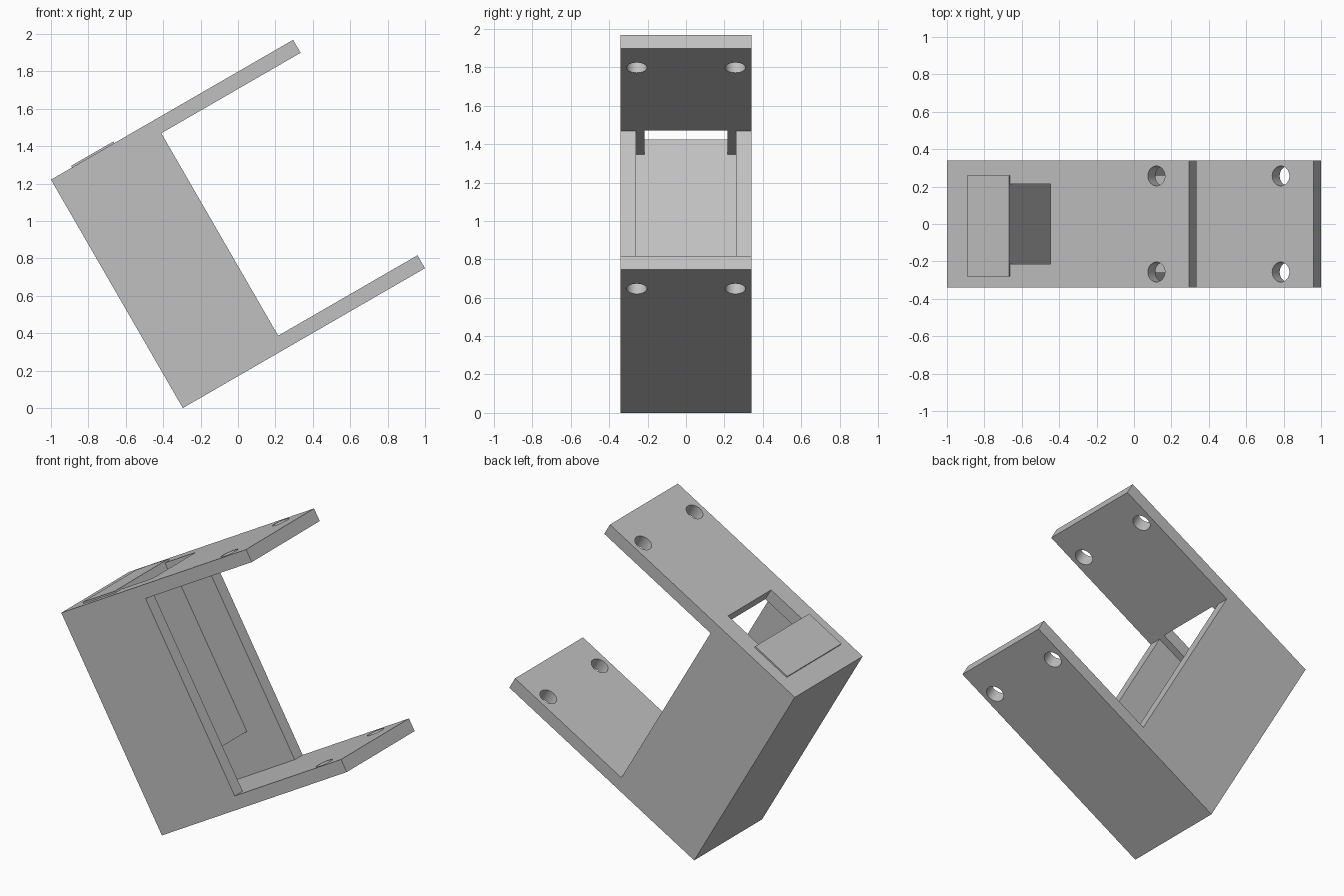
import bpy, bmesh, math
from mathutils import Matrix, Vector

cube = bpy.data.objects.get("Cube")
if cube:
    bpy.data.objects.remove(cube, do_unlink=True)

# Main sizes, in the bracket's own untilted frame
LENGTH, DEPTH, HEIGHT = 1.495, 0.635, 1.41
HALF, WALL = 0.34, 0.08
TILT = Matrix.Translation((-0.295, 0, 0)) @ Matrix.Rotation(math.radians(-30), 4, 'Y')

grey = bpy.data.materials.new("light grey")
grey.use_nodes = True
grey.diffuse_color = (0.53, 0.53, 0.53, 1)
grey.node_tree.nodes["Principled BSDF"].inputs["Base Color"].default_value = grey.diffuse_color


def make_object(name, bm):
    bmesh.ops.recalc_face_normals(bm, faces=bm.faces)
    mesh = bpy.data.meshes.new(name)
    bm.to_mesh(mesh)
    bm.free()
    mesh.materials.append(grey)
    ob = bpy.data.objects.new(name, mesh)
    bpy.context.collection.objects.link(ob)
    return ob


def prism(name, profile, y0, y1):
    bm = bmesh.new()
    face = bm.faces.new([bm.verts.new((x, y0, z)) for x, z in profile])
    ext = bmesh.ops.extrude_face_region(bm, geom=[face])
    verts = [v for v in ext["geom"] if isinstance(v, bmesh.types.BMVert)]
    bmesh.ops.translate(bm, verts=verts, vec=(0, y1 - y0, 0))
    return make_object(name, bm)


def box(name, x0, x1, y0, y1, z0, z1):
    return prism(name, [(x0, z0), (x1, z0), (x1, z1), (x0, z1)], y0, y1)


def hole(name, x, y):
    bm = bmesh.new()
    bmesh.ops.create_cone(bm, cap_ends=True, segments=40, radius1=0.053, radius2=0.053,
                          depth=2, matrix=Matrix.Translation((x, y, HEIGHT / 2)))
    return make_object(name, bm)


def cut(target, cutter):
    mod = target.modifiers.new("cut", 'BOOLEAN')
    mod.operation, mod.solver, mod.object = 'DIFFERENCE', 'EXACT', cutter
    bpy.context.view_layer.objects.active = target
    bpy.ops.object.modifier_apply(modifier=mod.name)
    bpy.data.objects.remove(cutter, do_unlink=True)


# C-shaped bracket: solid back block with two long arms
TOP = HEIGHT - WALL
bracket = prism("bracket", [(0, 0), (LENGTH, 0), (LENGTH, WALL), (DEPTH, WALL),
                            (DEPTH, TOP), (LENGTH, TOP), (LENGTH, HEIGHT), (0, HEIGHT)],
                -HALF, HALF)

# Open pocket in the block, and the window through the upper arm
cut(bracket, box("pocket_cutter", WALL, DEPTH + 0.1, -0.26, 0.26, WALL, TOP))
cut(bracket, box("window_cutter", 0.3, 0.64, -0.215, 0.215, TOP - 0.1, HEIGHT + 0.1))

# Screw holes through both arms: make the cutters longer than the bracket is high
for side in (-1, 1):
    cutter = hole("screw_hole_cutter", 1.293, side * 0.257)
    cut(bracket, cutter)

# Insert block filling the rear of the pocket and standing just proud of the top
insert = box("insert_block", 0.13, 0.39, -0.28, 0.26, 0.325, HEIGHT + 0.01)

# Tilt everything into place and keep edges crisp
for ob in (bracket, insert):
    ob.data.transform(TILT)
    bpy.ops.object.select_all(action='DESELECT')
    ob.select_set(True)
    bpy.context.view_layer.objects.active = ob
    bpy.ops.object.shade_smooth_by_angle(angle=math.radians(30))
